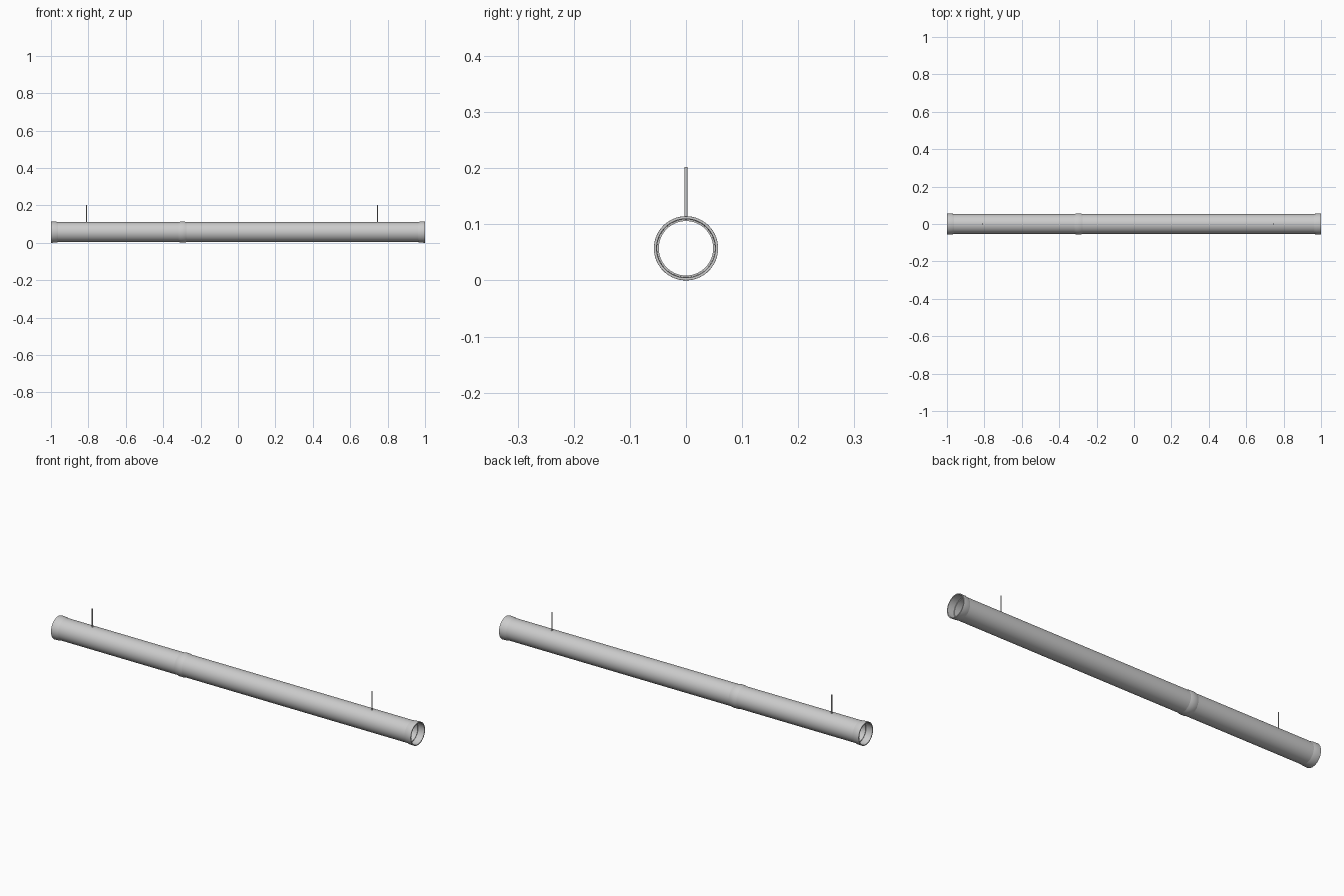
import bpy, bmesh, math

if "Cube" in bpy.data.objects:
    bpy.data.objects.remove(bpy.data.objects["Cube"])

CZ = 0.0572  # height of the pipe axis
SIDES = 64


def finish(bm, name):
    bmesh.ops.recalc_face_normals(bm, faces=bm.faces)
    mesh = bpy.data.meshes.new(name)
    bm.to_mesh(mesh)
    bm.free()
    ob = bpy.data.objects.new(name, mesh)
    bpy.context.collection.objects.link(ob)
    bpy.ops.object.select_all(action='DESELECT')
    ob.select_set(True)
    bpy.context.view_layer.objects.active = ob
    bpy.ops.object.shade_smooth_by_angle(angle=math.radians(30))
    return ob


def lathe_x(name, profile):
    """Revolve a closed (x, radius) profile around the pipe axis."""
    bm = bmesh.new()
    rings = []
    for x, r in profile:
        rings.append([bm.verts.new((x, r * math.cos(a), CZ + r * math.sin(a)))
                      for a in (2 * math.pi * i / SIDES for i in range(SIDES))])
    for k, ring in enumerate(rings):
        nxt = rings[(k + 1) % len(rings)]
        for i in range(SIDES):
            j = (i + 1) % SIDES
            bm.faces.new((ring[i], ring[j], nxt[j], nxt[i]))
    return finish(bm, name)


def lathe_z(name, x, profile, sides=16):
    """Revolve a (z, radius) profile around a vertical line, with capped ends."""
    bm = bmesh.new()
    rings = [[bm.verts.new((x + r * math.cos(a), r * math.sin(a), z))
              for a in (2 * math.pi * i / sides for i in range(sides))]
             for z, r in profile]
    for a, b in zip(rings, rings[1:]):
        for i in range(sides):
            j = (i + 1) % sides
            bm.faces.new((a[i], a[j], b[j], b[i]))
    bm.faces.new(rings[0])
    bm.faces.new(rings[-1])
    return finish(bm, name)


# Hollow main pipe
lathe_x("pipe", [(-0.965, 0.0535), (0.965, 0.0535), (0.965, 0.0485), (-0.965, 0.0485)])

# Flared sockets at both ends
for side, s in (("left", -1), ("right", 1)):
    lathe_x(side + "_end_collar", [
        (s * 0.962, 0.0533), (s * 0.975, 0.0562), (s * 0.998, 0.0572), (s * 1.0, 0.0570),
        (s * 1.0, 0.0525), (s * 0.962, 0.0515)])

# Raised joint between the two pipe lengths
lathe_x("joint_collar", [
    (-0.318, 0.0533), (-0.306, 0.0563), (-0.286, 0.0563), (-0.274, 0.0533),
    (-0.274, 0.0510), (-0.318, 0.0510)])

# Hanger rods with a small foot on the pipe
for side, x in (("left", -0.81), ("right", 0.745)):
    lathe_z(side + "_hanger_rod", x, [
        (0.1075, 0.0045), (0.1125, 0.0045), (0.1125, 0.0028), (0.2025, 0.0028)])
